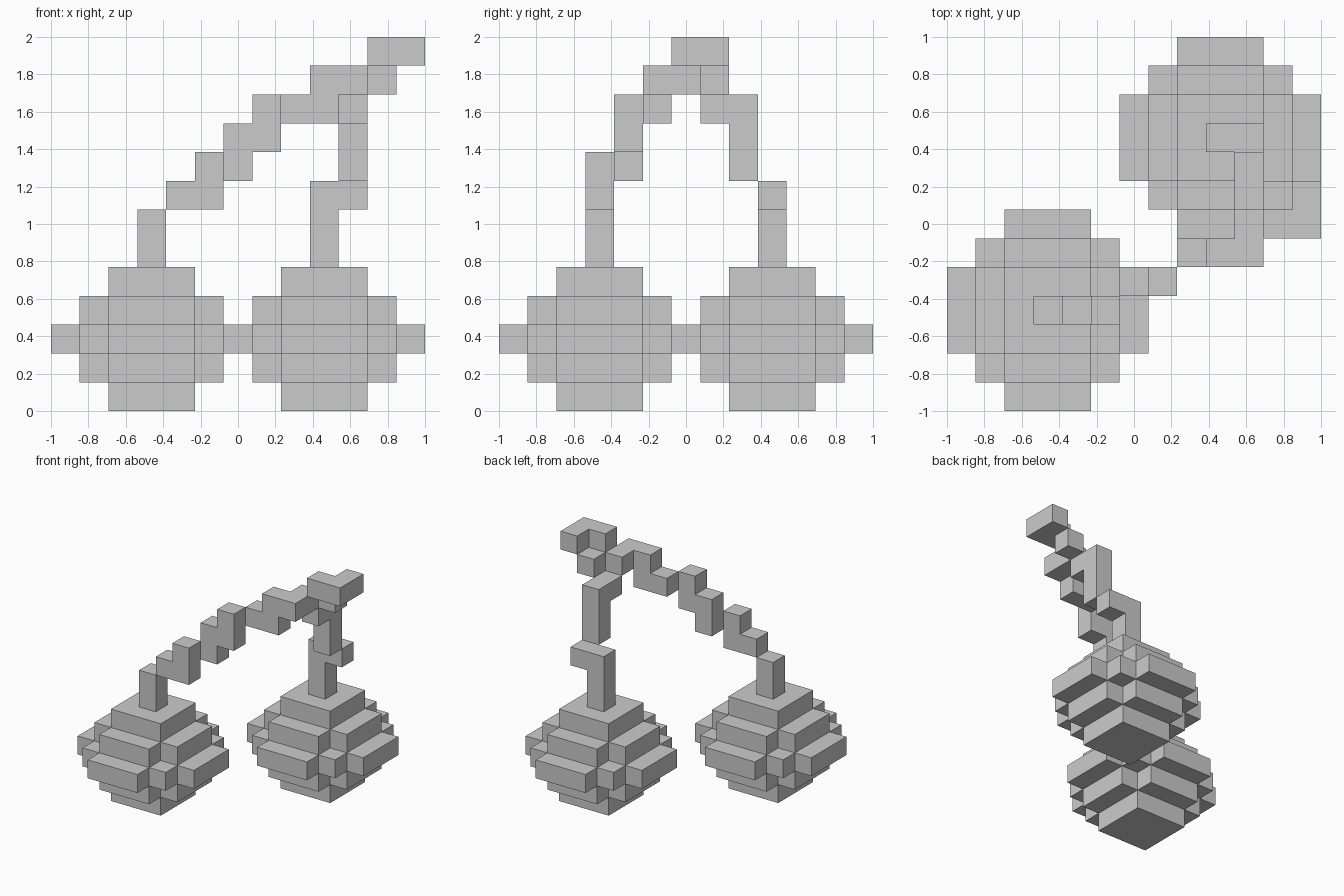
import bpy, bmesh
from mathutils import Vector

if "Cube" in bpy.data.objects:
    bpy.data.objects.remove(bpy.data.objects["Cube"])

U = 2 / 13  # block size: the model fills a 13 x 13 x 13 grid


def block_object(name, cells):
    """Mesh the outer skin of a set of grid cells, merging flat areas."""
    cells = set(cells)
    bm = bmesh.new()
    verts = {}

    def vert(p):
        key = tuple(p)
        if key not in verts:
            verts[key] = bm.verts.new((p[0] * U - 1, p[1] * U - 1, p[2] * U))
        return verts[key]

    for c in cells:
        for axis in range(3):
            a, b = (axis + 1) % 3, (axis + 2) % 3
            for side in (0, 1):
                n = list(c)
                n[axis] += 1 if side else -1
                if tuple(n) in cells:
                    continue
                quad = []
                for da, db in ((0, 0), (1, 0), (1, 1), (0, 1)):
                    p = list(c)
                    p[axis] += side
                    p[a] += da
                    p[b] += db
                    quad.append(vert(p))
                bm.faces.new(quad if side else quad[::-1])
    bmesh.ops.dissolve_limit(bm, angle_limit=0.01, verts=bm.verts[:], edges=bm.edges[:])
    mesh = bpy.data.meshes.new(name)
    bm.to_mesh(mesh)
    bm.free()
    obj = bpy.data.objects.new(name, mesh)
    bpy.context.collection.objects.link(obj)
    return obj


def fruit_cells(centre):
    """Five round layers, widest in the middle."""
    limits = (2, 5, 10, 5, 2)
    r = range(-3, 4)
    return [(centre + x, centre + y, z) for z, lim in enumerate(limits)
            for x in r for y in r if x * x + y * y <= lim]


# Two round fruits on the diagonal
block_object("fruit_front_left", fruit_cells(3))
block_object("fruit_back_right", fruit_cells(9))

# Long stem stepping up from the front left fruit
block_object("stem_long", [
    (3, 3, 5), (3, 3, 6), (4, 3, 7), (5, 3, 7), (5, 3, 8),
    (6, 4, 8), (6, 4, 9), (7, 4, 9), (7, 4, 10),
    (8, 5, 10), (9, 5, 10), (9, 5, 11), (10, 5, 11), (10, 6, 11)])

# Short stem rising from the back right fruit
block_object("stem_short", [
    (9, 9, 5), (9, 9, 6), (9, 9, 7), (10, 9, 7),
    (10, 8, 8), (10, 8, 9), (10, 8, 10), (10, 7, 10)])

# Joined tip of the stems
block_object("stem_tip", [(11, 7, 11), (11, 6, 12), (12, 6, 12), (12, 7, 12)])
